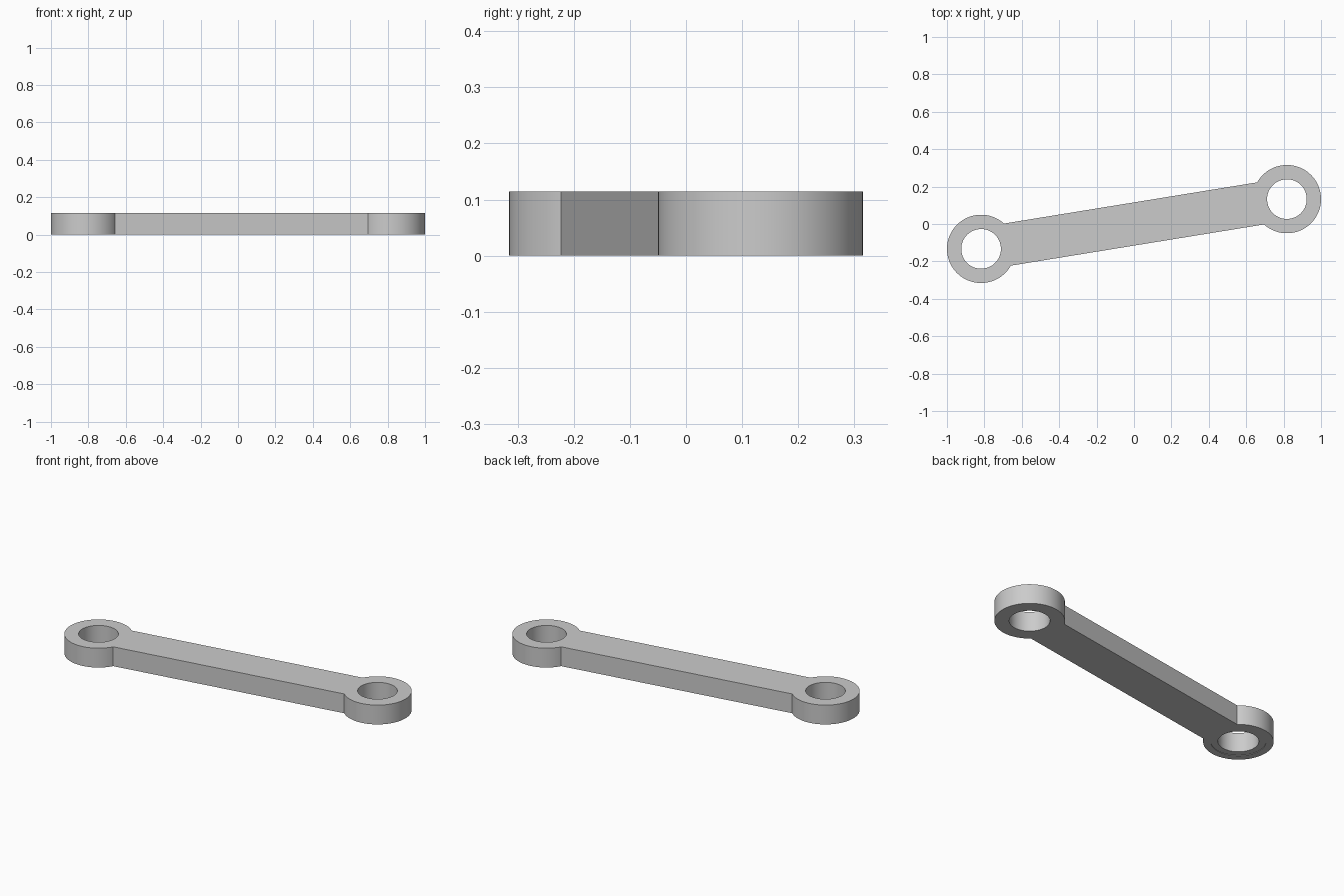
import bpy, bmesh, math
from mathutils import Matrix

THICK = 0.114
EYE = (0.8175, 0.133)          # centre of the +x eye; the other one is opposite
R_OUT, R_HOLE, R_RECESS = 0.1825, 0.106, 0.143
HALF_WIDTH = 0.114
RECESS_DEPTH = 0.003
SEGS = 72

cube = bpy.data.objects.get("Cube")
if cube:
    bpy.data.objects.remove(cube, do_unlink=True)

steel = bpy.data.materials.new("light_grey_metal")
steel.use_nodes = True
grey = (0.6, 0.6, 0.6, 1)
steel.diffuse_color = grey
steel.node_tree.nodes["Principled BSDF"].inputs["Base Color"].default_value = grey

length = math.hypot(*EYE)
tilt = math.atan2(EYE[1], EYE[0])


def arc(cx, radius, start, end, n):
    return [(cx + radius * math.cos(start + (end - start) * i / n),
             radius * math.sin(start + (end - start) * i / n)) for i in range(n + 1)]


def add_loop(curve, points):
    spline = curve.splines.new('POLY')
    spline.points.add(len(points) - 1)
    for p, (x, y) in zip(spline.points, points):
        p.co = (x, y, 0, 1)
    spline.use_cyclic_u = True


# Outline: two round eyes joined by a straight arm, with a hole in each eye
reach = math.pi - math.asin(HALF_WIDTH / R_OUT)
right_end = arc(length, R_OUT, -reach, reach, SEGS)
left_end = [(-x, -y) for x, y in right_end]

curve = bpy.data.curves.new("link_profile", 'CURVE')
curve.dimensions = '2D'
curve.fill_mode = 'BOTH'
curve.extrude = THICK / 2
add_loop(curve, right_end + left_end)
for side in (-1, 1):
    add_loop(curve, arc(side * length, R_HOLE, 0, math.tau, SEGS)[:-1])

# Turn the profile into a clean solid, tilted and resting on the ground
source = bpy.data.objects.new("link_profile", curve)
bpy.context.collection.objects.link(source)
bpy.context.view_layer.update()
mesh = bpy.data.meshes.new_from_object(
    source.evaluated_get(bpy.context.evaluated_depsgraph_get()))
bpy.data.objects.remove(source, do_unlink=True)

bm = bmesh.new()
bm.from_mesh(mesh)
bmesh.ops.remove_doubles(bm, verts=bm.verts, dist=1e-5)
bmesh.ops.recalc_face_normals(bm, faces=bm.faces)
bm.transform(Matrix.Translation((0, 0, THICK / 2)) @ Matrix.Rotation(tilt, 4, 'Z'))
bm.to_mesh(mesh)
bm.free()
mesh.materials.clear()
mesh.materials.append(steel)
link = bpy.data.objects.new("connecting_link", mesh)
bpy.context.collection.objects.link(link)

# Shallow seat around the hole under the -x eye
bpy.ops.mesh.primitive_cylinder_add(vertices=SEGS, radius=R_RECESS, depth=2 * RECESS_DEPTH,
                                    location=(-EYE[0], -EYE[1], 0))
cutter = bpy.context.object
cutter.name = "seat_cutter"
cutter.hide_render = True
cutter.data.materials.append(steel)
cut = link.modifiers.new("seat", 'BOOLEAN')
cut.operation = 'DIFFERENCE'
cut.solver = 'EXACT'
cut.object = cutter

bpy.ops.object.select_all(action='DESELECT')
link.select_set(True)
bpy.context.view_layer.objects.active = link
bpy.ops.object.modifier_apply(modifier=cut.name)
bpy.data.objects.remove(cutter, do_unlink=True)
bpy.ops.object.shade_smooth_by_angle(angle=math.radians(30))
